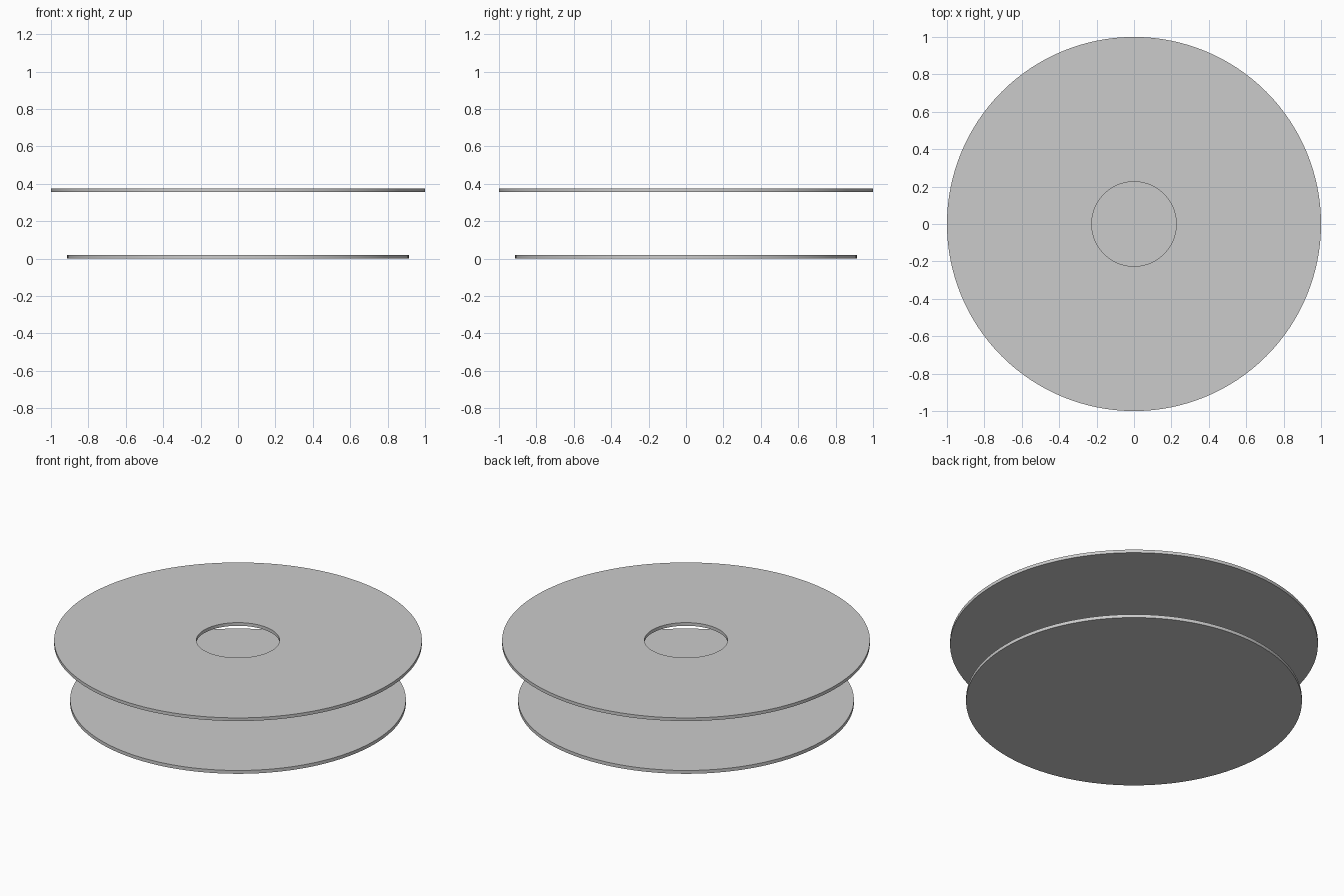
import bpy, bmesh, math

if "Cube" in bpy.data.objects:
    bpy.data.objects.remove(bpy.data.objects["Cube"])

SEGMENTS = 128


def plate(name, outer, inner, z0, z1):
    """Flat round plate, with a centre hole when inner > 0."""
    bm = bmesh.new()

    def ring(r, z):
        return [bm.verts.new((r * math.cos(a), r * math.sin(a), z))
                for a in (2 * math.pi * i / SEGMENTS for i in range(SEGMENTS))]

    if inner > 0:
        # closed rectangular section swept round the axis
        rings = [ring(outer, z0), ring(outer, z1), ring(inner, z1), ring(inner, z0)]
        pairs = list(zip(rings, rings[1:] + rings[:1]))
    else:
        rings = [ring(outer, z0), ring(outer, z1)]
        pairs = [(rings[0], rings[1])]
        bm.faces.new(rings[0][::-1])
        bm.faces.new(rings[1])
    for a, b in pairs:
        for i in range(SEGMENTS):
            j = (i + 1) % SEGMENTS
            bm.faces.new((a[i], a[j], b[j], b[i]))
    bmesh.ops.recalc_face_normals(bm, faces=bm.faces)

    mesh = bpy.data.meshes.new(name)
    bm.to_mesh(mesh)
    bm.free()
    obj = bpy.data.objects.new(name, mesh)
    bpy.context.collection.objects.link(obj)
    bpy.ops.object.select_all(action='DESELECT')
    obj.select_set(True)
    bpy.context.view_layer.objects.active = obj
    bpy.ops.object.shade_smooth_by_angle(angle=math.radians(30))
    return obj


# solid lower disc and larger upper disc with a round opening
plate("lower_disc", 0.913, 0, 0.0, 0.02)
plate("upper_ring_disc", 1.0, 0.226, 0.357, 0.376)
